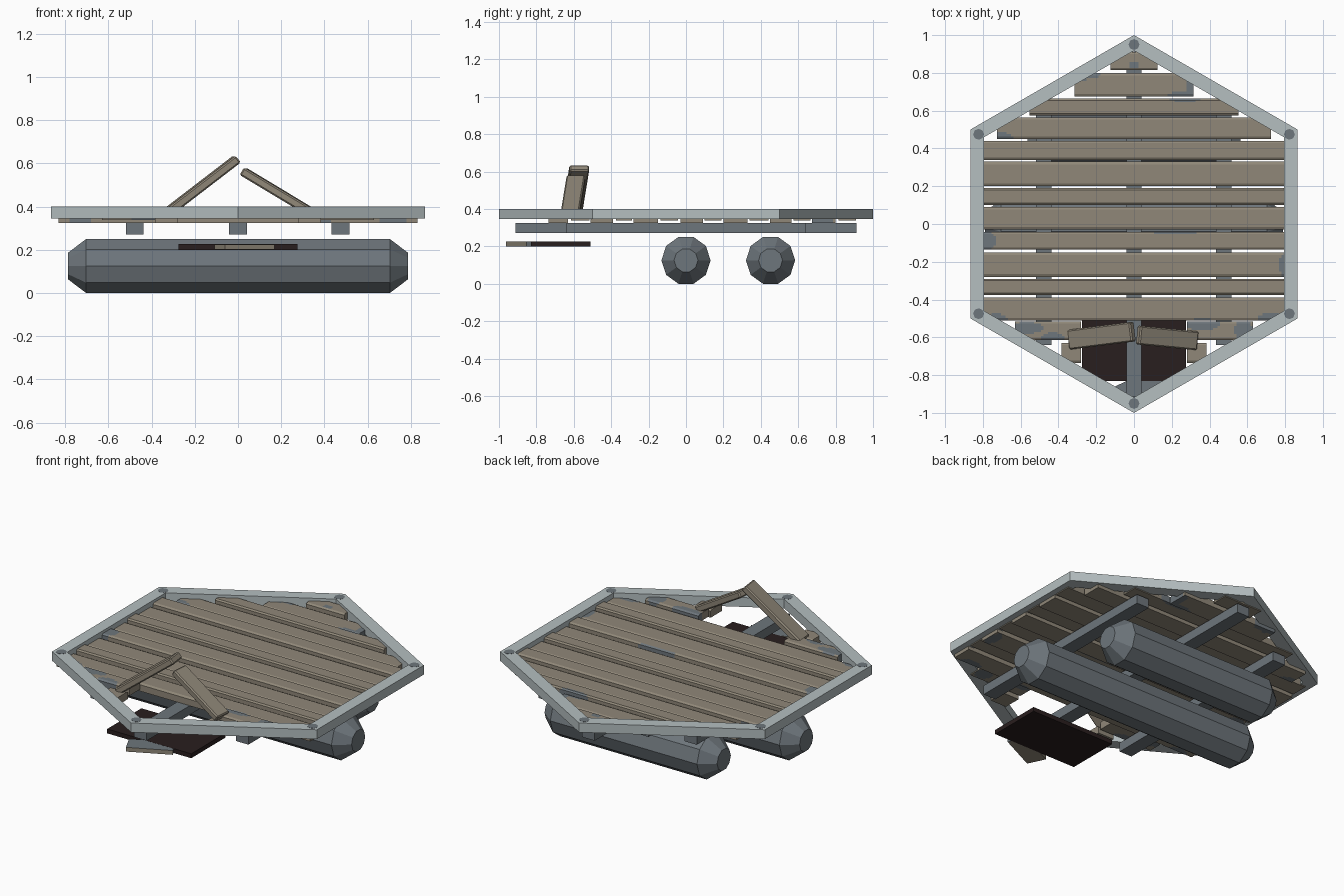
import bpy, bmesh, math
from mathutils import Vector, Matrix

if "Cube" in bpy.data.objects:
    bpy.data.objects.remove(bpy.data.objects["Cube"])


def mat(name, rgb):
    m = bpy.data.materials.new(name)
    m.diffuse_color = (*rgb, 1)
    m.use_nodes = True
    m.node_tree.nodes["Principled BSDF"].inputs["Base Color"].default_value = m.diffuse_color
    return m


PALE = mat("pale frame metal", (0.46, 0.52, 0.53))
GREY = mat("grey metal", (0.155, 0.18, 0.2))
WOOD = mat("weathered wood", (0.28, 0.245, 0.19))
DARK = mat("dark panel", (0.022, 0.013, 0.013))


def finish(bm, name, *mats):
    bmesh.ops.recalc_face_normals(bm, faces=bm.faces[:])
    me = bpy.data.meshes.new(name)
    bm.to_mesh(me)
    bm.free()
    for m in mats:
        me.materials.append(m)
    ob = bpy.data.objects.new(name, me)
    bpy.context.collection.objects.link(ob)
    return ob


def box(name, m, x0, x1, y0, y1, z0, z1):
    bm = bmesh.new()
    bmesh.ops.create_cube(bm, size=1)
    for v in bm.verts:
        v.co = ((x0 + x1) / 2 + v.co.x * (x1 - x0),
                (y0 + y1) / 2 + v.co.y * (y1 - y0),
                (z0 + z1) / 2 + v.co.z * (z1 - z0))
    return finish(bm, name, m)


def slanted_plank(name, a, b, width, thick):
    """Bevelled plank from point a to point b, its width kept level."""
    a, b = Vector(a), Vector(b)
    d = (b - a).normalized()
    w = Vector((0, 0, 1)).cross(d).normalized()
    n = d.cross(w)
    rot = Matrix((d, w, n)).transposed().to_4x4()
    scale = Matrix.Diagonal(((b - a).length, width, thick, 1))
    bm = bmesh.new()
    bmesh.ops.create_cube(bm, size=1, matrix=Matrix.Translation((a + b) / 2) @ rot @ scale)
    bmesh.ops.bevel(bm, geom=bm.edges[:], offset=0.007, segments=1, affect='EDGES')
    return finish(bm, name, WOOD)


# hexagonal frame with mitred corners
bm = bmesh.new()
rings = []
for i in range(6):
    t = math.radians(90 + 60 * i)
    c, s = math.cos(t), math.sin(t)
    rings.append([bm.verts.new((r * c, r * s, z)) for r, z in
                  ((1, 0.345), (1, 0.40), (0.918, 0.40), (0.918, 0.345))])
for i in range(6):
    p, q = rings[i], rings[(i + 1) % 6]
    for k in range(4):
        bm.faces.new((p[k], q[k], q[(k + 1) % 4], p[(k + 1) % 4]))
finish(bm, "hex_frame", PALE)

# corner bolts
for i in range(6):
    t = math.radians(90 + 60 * i)
    bm = bmesh.new()
    bmesh.ops.create_cone(bm, cap_ends=True, segments=8, radius1=0.029, radius2=0.029, depth=0.05,
                          matrix=Matrix.Translation((0.95 * math.cos(t), 0.95 * math.sin(t), 0.376)))
    finish(bm, "corner_bolt", GREY)

# support beams
for x, half in ((-0.478, 0.64), (0, 0.912), (0.475, 0.64)):
    box("support_beam", GREY, x - 0.041, x + 0.041, -half, half, 0.272, 0.326)

# grey worn patches on the deck: x, y, x radius, y radius
PATCHES = [(-0.26, 0.795, 0.09, 0.03), (0.27, 0.675, 0.10, 0.03), (0.30, 0.73, 0.025, 0.07),
           (-0.70, 0.46, 0.06, 0.025), (-0.78, -0.09, 0.05, 0.05), (0.80, -0.22, 0.03, 0.07),
           (-0.57, -0.55, 0.09, 0.03), (-0.43, -0.605, 0.06, 0.03), (0.36, -0.53, 0.10, 0.03),
           (0.58, -0.56, 0.05, 0.05), (0.72, -0.50, 0.07, 0.03), (-0.73, -0.50, 0.06, 0.025),
           (0.22, -0.045, 0.12, 0.012), (0.0, 0.84, 0.03, 0.02)]


def deck_plank(x0, x1, y0, y1, raised):
    low = 0.339 if raised else 0.325
    bm = bmesh.new()
    nx = max(4, round((x1 - x0) / 0.0125))
    bmesh.ops.create_grid(bm, x_segments=nx, y_segments=9, size=0.5)
    for v in bm.verts:
        v.co = ((x0 + x1) / 2 + v.co.x * (x1 - x0), (y0 + y1) / 2 + v.co.y * (y1 - y0), low)
    for v in bmesh.ops.extrude_face_region(bm, geom=bm.faces[:])["geom"]:
        if isinstance(v, bmesh.types.BMVert):
            edge = min(v.co.y - y0, y1 - v.co.y) < 0.001
            v.co.z = low + (0.038 if edge else 0.045)   # softened long edges
    for f in bm.faces:
        c = f.calc_center_median()
        f.material_index = int(any(((c.x - px) / rx) ** 2 + ((c.y - py) / ry) ** 2 < 1
                                   for px, py, rx, ry in PATCHES))
    finish(bm, "deck_plank", WOOD, GREY)


# whole planks: half length, y from, y to; every other one sits higher
ROWS = [(0.125, 0.815, 0.91), (0.315, 0.675, 0.80), (0.552, 0.575, 0.665), (0.725, 0.45, 0.565),
        (0.83, 0.34, 0.44), (0.83, 0.20, 0.33), (0.83, 0.10, 0.19), (0.83, -0.03, 0.09),
        (0.83, -0.135, -0.043), (0.83, -0.28, -0.15), (0.83, -0.375, -0.29), (0.83, -0.51, -0.39)]
for i, (h, y0, y1) in enumerate(ROWS):
    deck_plank(-h, h, y0, y1, i % 2 == 0)

# broken plank stubs either side of the hole
for h, y0, y1, up in ((0.63, -0.615, -0.517, True), (0.385, -0.735, -0.63, False)):
    deck_plank(-h, -0.28, y0, y1, up)
    deck_plank(0.28, h, y0, y1, up)

# snapped planks pushed upward
slanted_plank("snapped_plank_left", (-0.34, -0.612, 0.363), (-0.005, -0.57, 0.62), 0.105, 0.04)
slanted_plank("snapped_plank_right", (0.33, -0.618, 0.379), (0.022, -0.588, 0.564), 0.10, 0.04)

# dark panel below the hole and a loose fragment beside it
box("dark_panel", DARK, -0.275, 0.275, -0.83, -0.51, 0.20, 0.226)
frag = box("loose_fragment", WOOD, 0, 0.255, 0, 0.11, 0.2005, 0.2255)
frag.data.transform(Matrix.Translation((-0.06, -0.963, 0)) @ Matrix.Rotation(0.45, 4, 'Z'))
frag.data.materials.append(GREY)
for f in frag.data.polygons:
    if f.normal.z > 0.8 or f.normal.x > 0.8:
        f.material_index = 1

# ten-sided pontoons with tapered ends, the rear one shorter
for y, half in ((0.0, 0.788), (0.452, 0.565)):
    bm = bmesh.new()
    rings = []
    for x, r in ((-half, 0.064), (0.085 - half, 0.1314), (half - 0.085, 0.1314), (half, 0.064)):
        rings.append([bm.verts.new((x, y + r * math.cos(k * math.pi / 5),
                                    0.125 + r * math.sin(k * math.pi / 5))) for k in range(10)])
    for p, q in zip(rings, rings[1:]):
        for k in range(10):
            j = (k + 1) % 10
            bm.faces.new((p[k], q[k], q[j], p[j]))
    bm.faces.new(rings[0])
    bm.faces.new(rings[-1])
    finish(bm, "pontoon", GREY)
